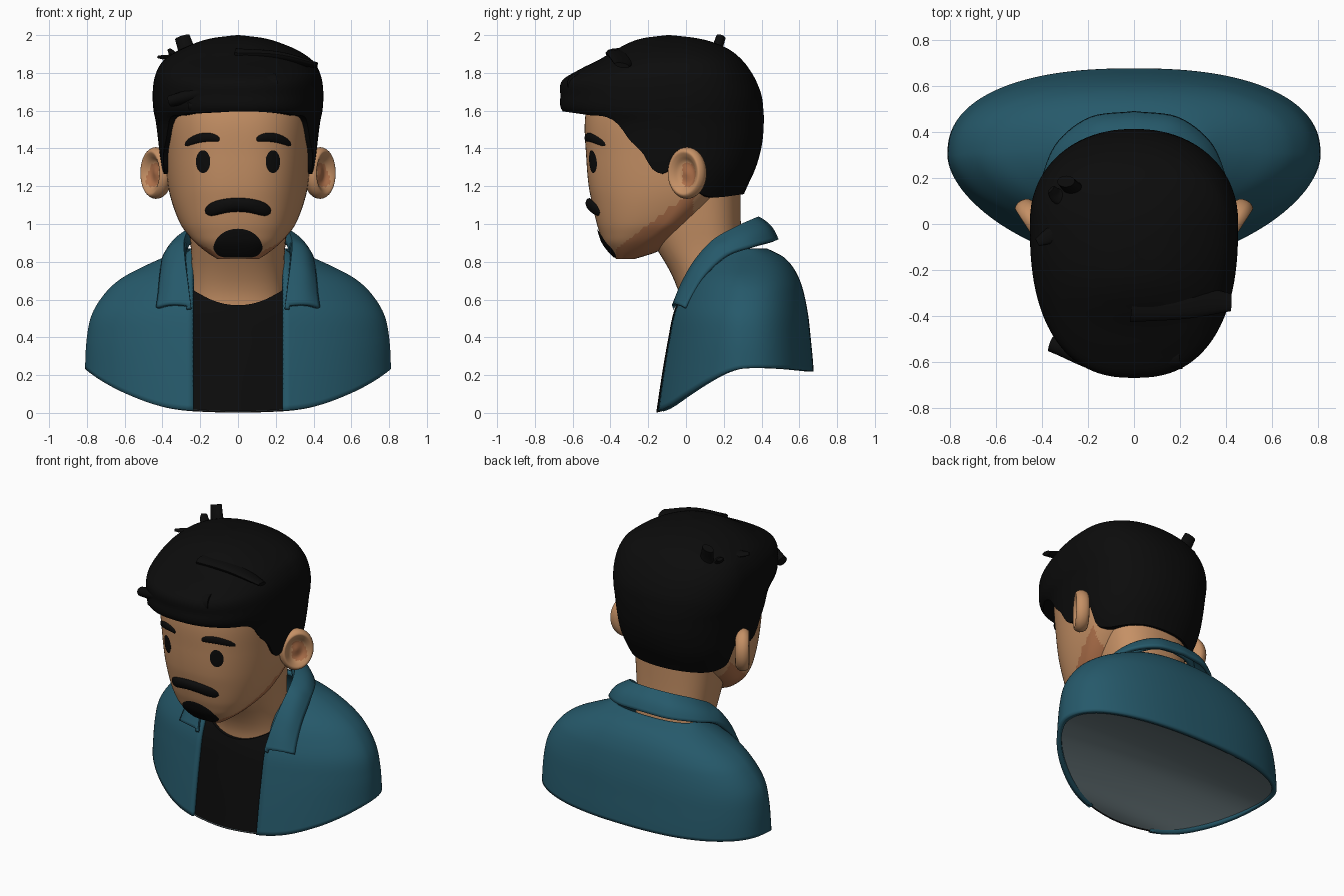
import bpy, bmesh, math
from mathutils import Vector, Matrix

if "Cube" in bpy.data.objects:
    bpy.data.objects.remove(bpy.data.objects["Cube"])

def material(name, rgb):
    m = bpy.data.materials.new(name)
    m.diffuse_color = (*rgb, 1)
    m.use_nodes = True
    m.node_tree.nodes["Principled BSDF"].inputs["Base Color"].default_value = m.diffuse_color
    return m

SKIN = material("skin", (0.56, 0.28, 0.13))
BLUSH = material("shaded skin", (0.43, 0.165, 0.07))
BLACK = material("black", (0.0035, 0.0035, 0.0035))
TEAL = material("teal cloth", (0.019, 0.100, 0.145))
GREY = material("grey base", (0.15, 0.20, 0.215))

def at(table, z):
    """Smooth (Hermite) lookup in rows (key, values...)."""
    z = min(max(z, table[0][0]), table[-1][0])
    i = 0
    while i < len(table) - 2 and z > table[i + 1][0]:
        i += 1
    def slope(k, c):
        a, b = table[max(k - 1, 0)], table[min(k + 1, len(table) - 1)]
        return (b[c] - a[c]) / (b[0] - a[0])
    p, q = table[i], table[i + 1]
    h = q[0] - p[0]
    t = (z - p[0]) / h
    return [p[c] * (2*t**3 - 3*t*t + 1) + q[c] * (3*t*t - 2*t**3)
            + h * slope(i, c) * (t**3 - 2*t*t + t) + h * slope(i + 1, c) * (t**3 - t*t)
            for c in range(1, len(p))]

def section(table, z, a, nf, nb):
    """Point of a superellipse cross-section; rows are (z, half width, front, centre, back)."""
    w, f, c, b = at(table, z)
    n = nf if math.sin(a) < 0 else nb
    co, si = math.cos(a), math.sin(a)
    x = math.copysign(abs(co) ** (2 / n), co) * w
    s = abs(si) ** (2 / n)
    return x, (c - (c - f) * s if si < 0 else c + (b - c) * s), c

def front(table, n, x, z):
    w, f, c, b = at(table, z)
    return c - (c - f) * max(0, 1 - min(1, abs(x) / w) ** n) ** (1 / n)

def grid(name, nu, nv, fn, mat, ref=(0, 0.1, 1), rule=None, solid=0):
    """Surface from fn(u, v), normals pointing away from ref."""
    bm = bmesh.new()
    vs = [[bm.verts.new(fn(i / nu, j / nv)) for i in range(nu + 1)] for j in range(nv + 1)]
    for j in range(nv):
        for i in range(nu):
            bm.faces.new((vs[j][i], vs[j][i + 1], vs[j + 1][i + 1], vs[j + 1][i]))
    bmesh.ops.remove_doubles(bm, verts=bm.verts, dist=0.0003)
    bmesh.ops.recalc_face_normals(bm, faces=bm.faces)
    r = Vector(ref)
    if sum(f.normal.dot(f.calc_center_median() - r) * f.calc_area() for f in bm.faces) < 0:
        bmesh.ops.reverse_faces(bm, faces=bm.faces)
    if rule:
        for f in bm.faces:
            f.material_index = int(rule(f.calc_center_median()))
    me = bpy.data.meshes.new(name)
    bm.to_mesh(me)
    bm.free()
    ob = bpy.data.objects.new(name, me)
    bpy.context.collection.objects.link(ob)
    for m in (mat if isinstance(mat, list) else [mat]):
        me.materials.append(m)
    bpy.ops.object.select_all(action='DESELECT')
    ob.select_set(True)
    bpy.context.view_layer.objects.active = ob
    bpy.ops.object.shade_smooth_by_angle(angle=math.radians(40))
    if solid:
        s = ob.modifiers.new("thickness", 'SOLIDIFY')
        s.thickness, s.offset = solid, -1
    return ob

TAU = 2 * math.pi

# Head
HEAD = [(.815, .11, -.37, -.32, -.27), (.85, .165, -.40, -.28, -.16), (.90, .225, -.435, -.24, -.07),
        (.95, .27, -.455, -.18, 0), (1.0, .305, -.472, -.12, .05), (1.1, .345, -.495, -.05, .16),
        (1.2, .37, -.515, 0, .25), (1.35, .385, -.528, 0, .34), (1.55, .40, -.535, 0, .38), (1.75, .40, -.50, 0, .36)]
def head(u, v):
    z = .815 + .935 * max(0, v - .02) / .98
    x, y, c = section(HEAD, z, u * TAU, 2.5, 2.2)
    return (0, c, z) if v == 0 else (x, y, z)
grid("head", 128, 80, head, [SKIN, BLUSH],
     rule=lambda p: -.37 < p.y < .04 and p.z < .87 + .75 * (p.y + .37))

# Neck
NECK = [(.45, .26, -.03, .15, .36), (.62, .25, -.035, .15, .34), (.75, .245, -.085, .13, .31),
        (.88, .25, -.16, .10, .295), (1.0, .265, -.2, .08, .29), (1.25, .29, -.2, .06, .29)]
def neck(u, v):
    z = .45 + .8 * v
    return (*section(NECK, z, u * TAU, 2.4, 2.4)[:2], z)
grid("neck", 64, 16, neck, SKIN, ref=(0, .1, .85))

# Hair cap: a lofted shell cut off along the hairline
HAIR = [(1.12, .33, -.5, 0, .29), (1.2, .375, -.52, 0, .325), (1.3, .405, -.535, 0, .37), (1.42, .42, -.545, 0, .402),
        (1.54, .435, -.57, 0, .412), (1.60, .447, -.655, 0, .410), (1.68, .452, -.665, 0, .40), (1.76, .445, -.655, 0, .37),
        (1.82, .425, -.56, 0, .335), (1.87, .39, -.46, 0, .295), (1.92, .315, -.375, -.02, .235),
        (1.96, .22, -.30, -.04, .15), (1.985, .13, -.22, -.06, .05), (2.0, .01, -.10, -.09, -.08)]
LINE = [(-.56, 1.60), (-.44, 1.575), (-.37, 1.56), (-.30, 1.45), (-.23, 1.375), (-.18, 1.29), (-.11, 1.27),
        (-.07, 1.34), (.05, 1.33), (.09, 1.165), (.45, 1.16)]
def hair(u, v):
    a = u * TAU
    h = at(LINE, section(HAIR, 1.4, a, 2.45, 2.2)[1])[0]
    z = 2.0 - (2.0 - h) * (1 - max(0, (v - .03) / .97)) ** 1.6
    x, y, c = section(HAIR, z, a, 2.45, 2.2)
    if v == 0:   # underside tucked into the head
        x, y, c = section(HEAD, h, a, 2.5, 2.2)
        return x * .88, y * .88, h
    return (0, c, 2.0) if v == 1 else (x, y, z)
grid("hair", 144, 60, hair, BLACK, ref=(0, 0, 1.5))

# Loose hair locks: tapered flattened tubes along a bent path
def lock(name, path, wide, thin, tip=.5):
    tab = [(i, *p) for i, p in enumerate(path)]
    last = len(path) - 1
    def fn(u, v):
        t = min(max((v - .1) / .8, 0), 1)
        p = Vector(at(tab, t * last))
        d = (Vector(at(tab, min(t + .05, 1) * last)) - Vector(at(tab, max(t - .05, 0) * last))).normalized()
        side = d.cross(Vector((0.1, 0.2, 1)) if abs(d.z) < .8 else Vector((0, 1, 0))).normalized()
        up = side.cross(d)
        r = 0 if v in (0, 1) else 1 - (1 - tip) * t
        return p + side * math.cos(u * TAU) * wide * r + up * math.sin(u * TAU) * thin * r
    grid(name, 16, 20, fn, BLACK, ref=path[len(path) // 2])
lock("crown_tuft", [(-.25, .15, 1.82), (-.27, .16, 1.91), (-.295, .185, 1.99)], .05, .032, .8)
lock("side_tuft", [(-.24, .0, 1.88), (-.34, -.04, 1.88), (-.42, -.08, 1.885)], .07, .03, .25)
lock("side_tuft_low", [(-.25, .1, 1.87), (-.33, .12, 1.89), (-.36, .15, 1.92)], .05, .025, .4)
lock("quiff_side", [(0, -.3, 1.88), (.22, -.33, 1.88), (.42, -.34, 1.84)], .13, .045, .3)
lock("quiff_front", [(.2, -.56, 1.74), (-.1, -.6, 1.71), (-.36, -.52, 1.65)], .07, .06, .5)
lock("quiff_under", [(-.25, -.54, 1.62), (0, -.6, 1.625), (.27, -.53, 1.64)], .06, .035, .5)

# Ears: a cupped disc turned outwards
EAR = [(0, 0, -.05), (1, .8, -.045), (2, 1, 0), (3, .86, .035), (4, .66, .025), (5, .4, .0), (6, 0, .006)]
for s, side in ((1, "right"), (-1, "left")):
    def ear(u, v):
        r, d = at(EAR, v * 6)
        p = Matrix.Rotation(math.radians(-33), 3, 'Z') @ Vector(
            (d, math.cos(u * TAU) * r * .112, math.sin(u * TAU) * r * .137))
        return s * (.435 + p.x), .005 + p.y, 1.27 + p.z
    grid("ear_" + side, 40, 24, ear, [SKIN, BLUSH], ref=(s * .435, .005, 1.27),
         rule=lambda p: ((p.y - .01) / .04) ** 2 + ((p.z - 1.26) / .065) ** 2 < 1 and abs(p.x) > .42)

# Painted and raised face details lying on the head surface
def patch(name, cx, half, lo, hi, bulge=0.0):
    def fn(u, v):
        t = -math.cos(u * math.pi)
        x = cx + half * t
        z = lo(t) + (hi(t) - lo(t)) * v
        edge = (1 - t * t) * (1 - (2 * v - 1) ** 2)
        return x, front(HEAD, 2.5, x, z) - .005 - bulge * edge ** .5, z
    grid(name, 32, 14, fn, BLACK, ref=(0, 0, 1.2))
def arc(t):
    return math.sqrt(max(0, 1 - t * t))
for s, side in ((1, "right"), (-1, "left")):
    patch("eye_" + side, s * .185, .038, lambda t: 1.33 - .06 * arc(t), lambda t: 1.33 + .06 * arc(t), .003)
    brow = lambda t: 1.457 - .014 * s * t - .022 * t * t
    patch("eyebrow_" + side, s * .19, .092, lambda t: brow(t) - .024 * arc(t) ** .6,
          lambda t: brow(t) + .024 * arc(t) ** .6, .012)
patch("moustache", 0, .175, lambda t: 1.065 - .045 * t * t + .042 * t ** 8,
      lambda t: 1.062 + .076 * arc(t) ** .8, .03)
patch("goatee", 0, .13, lambda t: .822 + .045 * t ** 6, lambda t: .867 + .108 * arc(t), .006)

# Body cross-sections and the curved bottom cut
BODY = [(0, .815, -.18, .3, .68), (.23, .81, -.145, .3, .675), (.4, .80, -.115, .3, .66), (.53, .77, -.088, .3, .645),
        (.65, .69, -.04, .31, .62), (.72, .605, 0, .31, .595), (.78, .49, .04, .32, .56), (.83, .38, .08, .32, .51),
        (.87, .30, .13, .32, .43)]
CUT = [(-.18, 0), (-.1, .025), (0, .095), (.1, .16), (.2, .21), (.3, .235), (.5, .235), (.68, .22)]
NF, NB = 1.8, 2.35
def cut(y):
    return at(CUT, y)[0]

# Jacket: open down the front along x = +-0.24
def jacket(u, v):
    def angle(z):
        o = math.acos((.24 / at(BODY, z)[0]) ** (NF / 2))
        return -o + u * (math.pi + 2 * o)
    h = cut(section(BODY, .12, angle(.12), NF, NB)[1])
    z = h + (.87 - h) * (1 - (1 - v) ** 1.3)
    return (*section(BODY, z, angle(z), NF, NB)[:2], z)
grid("jacket", 120, 40, jacket, TEAL, ref=(0, .3, .3), solid=.03)

# Shirt front
def shirt(u, v):
    x = -.27 + .54 * u
    h = cut(front(BODY, NF, x, .02))
    z = h + (.57 + .09 * (x / .25) ** 2 - h) * min(1, v / .95)
    return x, front(BODY, NF, x, z) + (.14 if v == 1 else .022), z
grid("shirt", 24, 20, shirt, BLACK, ref=(0, .3, .3))

# Base closing the underside
def base(u, v):
    a = u * TAU
    h = cut(section(BODY, .12, a, NF, NB)[1])
    x, y, c = section(BODY, h, a, NF, NB)
    r = v * .965
    y = c + (y - c) * r
    return x * r, y, cut(y) + .003 + .025 * (1 - v * v)
grid("base", 96, 20, base, GREY, ref=(0, .3, 1))

# Collar and lapels: band between an inner fold line and an outer edge
COLLAR = [(0, 0, .385, 1.04, 0, .49, .92), (1, .14, .36, 1.03, .19, .465, .91), (2, .245, .26, .985, .33, .36, .885),
          (3, .285, .14, .915, .395, .22, .84), (4, .28, .045, .81, .415, .10, .735), (5, .265, -.025, .69, .425, .03, .63),
          (6, .25, -.075, .57, .435, -.01, .56)]
def collar(u, v):
    t = (u * 2 - 1) * 6
    c = at(COLLAR, abs(t))
    i, o = Vector(c[:3]), Vector(c[3:])
    if v < .25:   # stand turned down inside the fold
        p = i + Vector((-.012, -.012 if abs(t) < 3 else .03, -.07)) * (1 - v * 4) * (1 if abs(t) < 5 else .3)
    else:
        w = (v - .25) / .75
        p = i.lerp(o, w) + Vector((.015, .012 if abs(t) < 3 else -.015, .012)) * math.sin(w * math.pi)
    return math.copysign(p.x, t) if abs(t) > .01 else 0, p.y, p.z
grid("collar", 72, 12, collar, TEAL, ref=(0, .2, .5), solid=.025)
